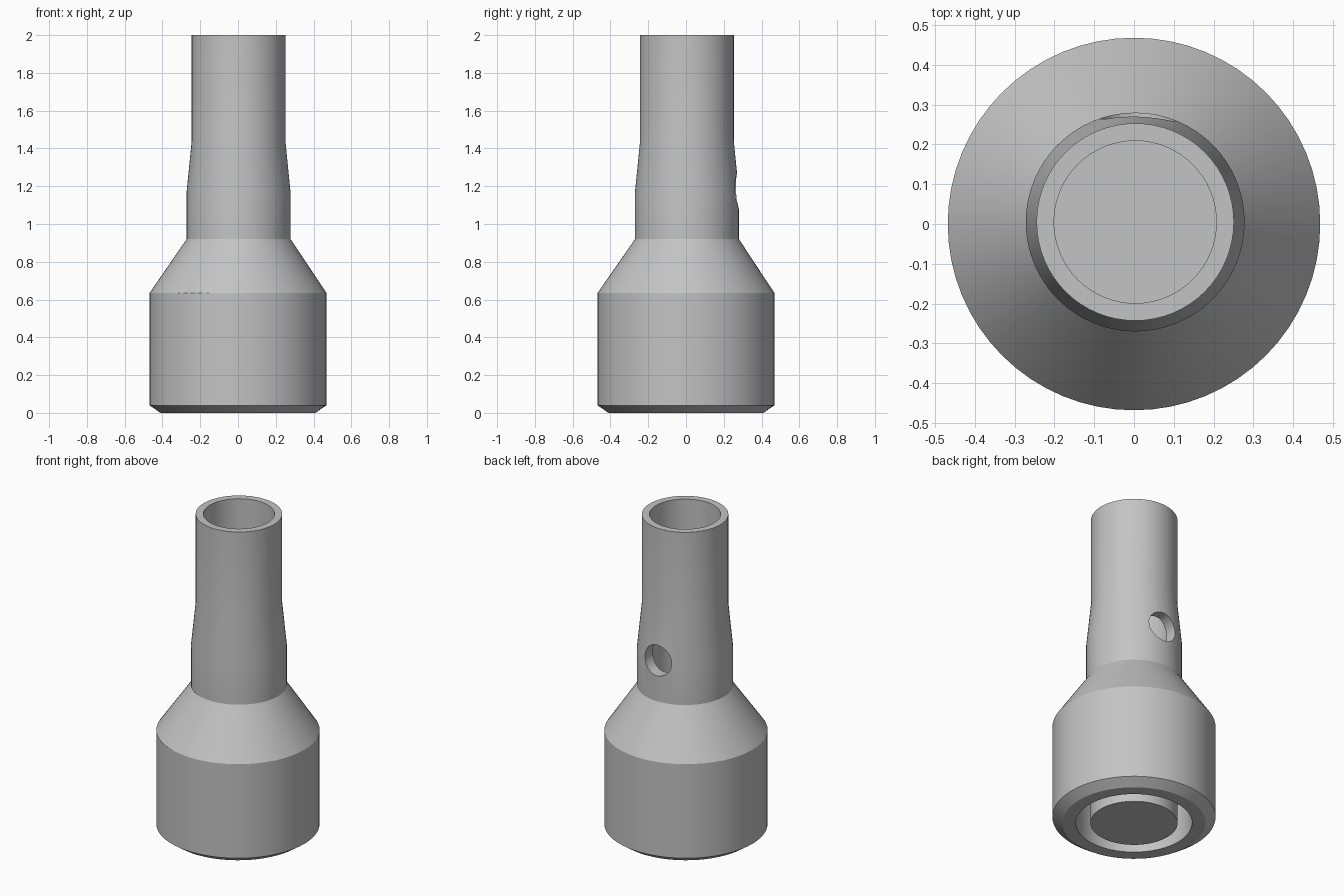
import bpy, bmesh, math
from mathutils import Matrix

cube = bpy.data.objects.get("Cube")
if cube:
    bpy.data.objects.remove(cube, do_unlink=True)

SIDES = 64


def make_material(name, value):
    mat = bpy.data.materials.new(name)
    mat.use_nodes = True
    color = (value, value, value, 1)
    mat.diffuse_color = color
    mat.node_tree.nodes["Principled BSDF"].inputs["Base Color"].default_value = color
    return mat


def make_object(name, bm):
    bmesh.ops.recalc_face_normals(bm, faces=bm.faces)
    mesh = bpy.data.meshes.new(name)
    bm.to_mesh(mesh)
    bm.free()
    obj = bpy.data.objects.new(name, mesh)
    bpy.context.collection.objects.link(obj)
    return obj


def lathe(name, profile):
    """Spin a radius/height profile that starts and ends on the z axis."""
    bm = bmesh.new()
    verts = [bm.verts.new((r, 0, z)) for r, z in profile]
    edges = [bm.edges.new(pair) for pair in zip(verts, verts[1:])]
    bmesh.ops.spin(bm, geom=verts + edges, cent=(0, 0, 0), axis=(0, 0, 1),
                   angle=math.tau, steps=SIDES)
    bmesh.ops.remove_doubles(bm, verts=bm.verts, dist=0.0005)
    return make_object(name, bm)


# Hollow nozzle: bottom plug, ring groove, wide base, cone, collar, tube, bore
nozzle = lathe("nozzle_body", [
    (0, 0), (0.25, 0), (0.25, 0.25), (0.333, 0.25), (0.333, 0),
    (0.41, 0), (0.468, 0.04), (0.468, 0.635),
    (0.275, 0.92), (0.275, 1.17), (0.248, 1.44), (0.248, 2),
    (0.204, 2), (0.204, 0.9), (0, 0.9),
])

# The neck sits slightly off the base axis
for v in nozzle.data.vertices:
    if v.co.z > 0.8:
        v.co.x += 0.003
        v.co.y += 0.005

# Round port through the back wall of the collar
bm = bmesh.new()
bmesh.ops.create_cone(bm, cap_ends=True, segments=32, radius1=0.095,
                      radius2=0.095, depth=0.3,
                      matrix=Matrix.Translation((0.01, 0.27, 1.175))
                      @ Matrix.Rotation(math.pi / 2, 4, 'X'))
cutter = make_object("port_cutter", bm)
cutter.hide_render = True

cut = nozzle.modifiers.new("port", 'BOOLEAN')
cut.operation = 'DIFFERENCE'
cut.solver = 'EXACT'
cut.object = cutter
bpy.ops.object.select_all(action='DESELECT')
bpy.context.view_layer.objects.active = nozzle
nozzle.select_set(True)
bpy.ops.object.modifier_apply(modifier=cut.name)
bpy.data.objects.remove(cutter, do_unlink=True)

# Single grey finish, smooth with crisp rims
nozzle.data.materials.clear()
nozzle.data.materials.append(make_material("plain grey", 0.55))
bpy.ops.object.shade_smooth_by_angle(angle=math.radians(30))
